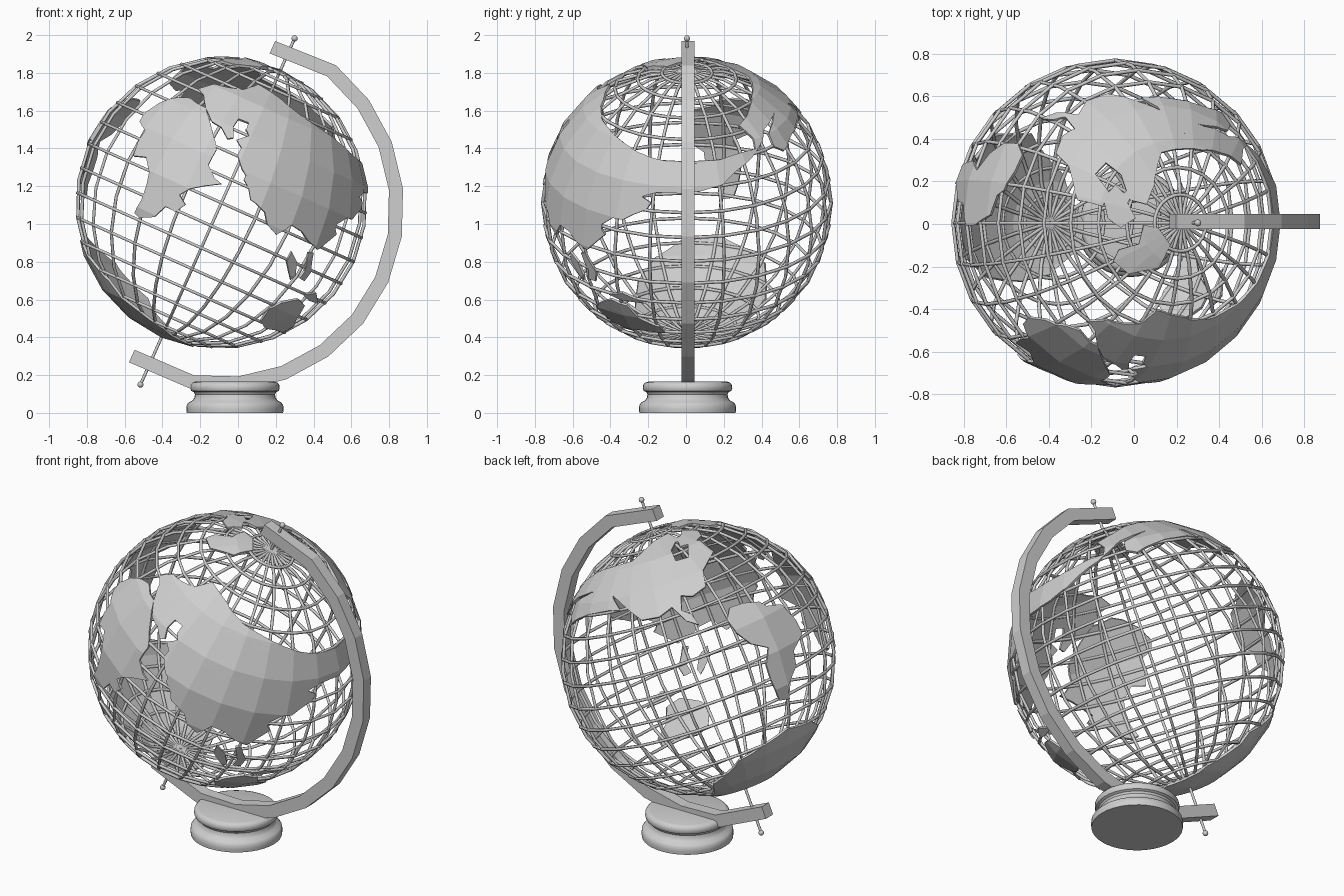
import bpy, bmesh, math
from mathutils import Matrix, Vector

if "Cube" in bpy.data.objects:
    bpy.data.objects.remove(bpy.data.objects["Cube"])

CENTRE = Vector((-0.088, 0.005, 1.112))
TILT = Matrix.Rotation(math.radians(24), 3, 'Y')
AXIS = TILT @ Vector((0, 0, 1))
R_WIRE, R_LAND, STEP = 0.764, 0.781, 15

grey = bpy.data.materials.new("light_grey")
grey.diffuse_color = (0.62, 0.62, 0.62, 1)
grey.use_nodes = True
grey.node_tree.nodes["Principled BSDF"].inputs["Base Color"].default_value = (0.62, 0.62, 0.62, 1)


def add_mesh(name, bm):
    me = bpy.data.meshes.new(name)
    bm.to_mesh(me)
    bm.free()
    ob = bpy.data.objects.new(name, me)
    bpy.context.collection.objects.link(ob)
    me.materials.append(grey)
    return ob


def smooth(ob, angle=35):
    bpy.ops.object.select_all(action='DESELECT')
    ob.select_set(True)
    bpy.context.view_layer.objects.active = ob
    bpy.ops.object.shade_smooth_by_angle(angle=math.radians(angle))


# Wire cage: 12 great circles through the poles and a parallel every 10 degrees
def ring(radius, matrix):
    bpy.ops.mesh.primitive_torus_add(major_radius=radius, minor_radius=0.009,
                                     major_segments=24, minor_segments=6)
    ob = bpy.context.object
    ob.matrix_world = Matrix.Translation(CENTRE) @ TILT.to_4x4() @ matrix
    return ob


rings = [ring(R_WIRE, Matrix.Rotation(math.radians(k * 15), 4, 'Z') @ Matrix.Rotation(math.pi / 2, 4, 'X'))
         for k in range(12)]
for deg in range(-80, 81, 10):
    a = math.radians(deg)
    rings.append(ring(R_WIRE * math.cos(a), Matrix.Translation((0, 0, R_WIRE * math.sin(a)))))
bpy.ops.object.select_all(action='DESELECT')
for ob in rings:
    ob.select_set(True)
bpy.context.view_layer.objects.active = rings[0]
bpy.ops.object.join()
cage = bpy.context.object
cage.name = "globe_wires"
cage.data.materials.clear()
cage.data.materials.append(grey)
smooth(cage, 80)


# Land: an outline on a disc is wrapped on to the faceted sphere and thickened
def sphere_point(lon, lat):
    lon, lat = math.radians(lon), math.radians(lat)
    return Vector((math.cos(lat) * math.cos(lon), math.cos(lat) * math.sin(lon), math.sin(lat)))


def on_facet(v):
    v = v.normalized()
    lon = math.degrees(math.atan2(v.y, v.x)) / STEP
    lat = math.degrees(math.asin(max(-1, min(1, v.z)))) / STEP
    i, j = math.floor(lon), min(math.floor(lat), 90 // STEP - 1)
    f, g = lon - i, lat - j
    low, high = [sphere_point(i * STEP, n * STEP).lerp(sphere_point((i + 1) * STEP, n * STEP), f)
                 for n in (j, j + 1)]
    return low.lerp(high, g) * R_LAND


def cut(bm, co, no):
    bmesh.ops.bisect_plane(bm, geom=bm.verts[:] + bm.edges[:] + bm.faces[:],
                           dist=1e-5, plane_co=co, plane_no=no)


def land(name, facing, span, outline):
    d = Vector(facing).normalized()
    r = Vector((1, 0, 0)) if d.z > 0.99 else Vector((-d.y, d.x, 0)).normalized()
    t = d.cross(r)
    bm = bmesh.new()
    verts = []
    for a, b in outline:
        p = Vector((a, b, 0)) / span
        if p.length > 0.988:
            p = p.normalized() * 0.988
        verts.append(bm.verts.new(p))
    face = bm.faces.new(verts)
    face.normal_update()
    if face.normal.z < 0:
        face.normal_flip()
    bmesh.ops.triangulate(bm, faces=bm.faces[:])
    for k in range(-9, 10):
        cut(bm, (k / 10, 0, 0), (1, 0, 0))
        cut(bm, (0, k / 10, 0), (0, 1, 0))
    back = TILT.transposed()
    for v in bm.verts:
        x, y = v.co.x, v.co.y
        v.co = back @ (r * x + t * y + d * math.sqrt(max(0, 1 - x * x - y * y)))
    for k in range(180 // STEP):
        a = math.radians(k * STEP)
        cut(bm, (0, 0, 0), (-math.sin(a), math.cos(a), 0))
    for k in range(-90 + STEP, 90, STEP):
        cut(bm, (0, 0, math.sin(math.radians(k))), (0, 0, 1))
    for v in bm.verts:
        v.co = TILT @ on_facet(v.co) + CENTRE
    ob = add_mesh(name, bm)
    mod = ob.modifiers.new("thickness", 'SOLIDIFY')
    mod.thickness, mod.offset = 0.014, -1


FRONT, SIDE, TOP = (0, -1, 0), (1, 0, 0), (0, 0, 1)
BACK = (-0.453, 0.785, 0.423)
land("africa", FRONT, 146, [
    (-78, 90), (-62, 100), (-44, 105), (-32, 105), (-24, 99), (-16, 95), (-11, 78), (-6, 61), (-5, 53),
    (-13, 38), (-7, 25), (0, 19), (-17, 17), (-31, 14), (-42, 8), (-36, -2), (-46, -9), (-56, -3),
    (-67, -14), (-82, -15), (-87, -10), (-80, 3), (-75, 18), (-72, 31), (-76, 46), (-88, 47),
    (-84, 60), (-76, 72), (-82, 81)])
land("eurasia_west", FRONT, 146, [
    (-18, 108), (-24, 114), (-7, 118), (6, 115), (23, 113), (46, 111), (63, 100), (78, 87), (100, 73),
    (123, 55), (140, 40), (142, 18), (138, 3), (128, -2), (126, -15), (113, -19), (116, -32), (103, -42),
    (96, -47), (86, -37), (81, -29), (70, -22), (63, -27), (55, -32), (46, -22), (43, -5), (36, 13),
    (28, 21), (21, 33), (16, 48), (20, 55), (15, 63), (29, 67), (24, 73), (30, 79), (17, 84), (12, 76),
    (12, 65), (6, 64), (0, 75), (-10, 81), (-16, 95)])
land("eurasia_east", SIDE, 146, [
    (-90, 115), (-78, 118), (-86, 98), (-86, 85), (-74, 68), (-56, 53), (-36, 45), (-14, 40), (9, 39),
    (34, 43), (54, 50), (71, 54), (66, 45), (49, 31), (36, 18), (14, 11), (-6, 9), (-31, 10), (-46, 6),
    (-36, 0), (-41, -7), (-54, -12), (-64, -17), (-74, -15), (-86, -22), (-86, -32), (-94, -40),
    (-106, -37), (-111, -29), (-126, -19), (-138, -12), (-143, 3), (-143, 23), (-137, 43), (-124, 73),
    (-111, 91), (-106, 99)])
land("australia", FRONT, 146, [
    (40, -119), (48, -105), (60, -100), (78, -97), (84, -103), (76, -115), (72, -124), (63, -130),
    (53, -127), (44, -125)])
land("island_west", FRONT, 146, [(66, -59), (71, -49), (76, -59), (74, -72), (69, -77)])
land("island_middle", FRONT, 146, [(78, -75), (84, -68), (87, -50), (92, -50), (90, -70), (83, -78)])
land("island_east", FRONT, 146, [(82, -92), (95, -90), (97, -101), (88, -98)])
land("north_america", BACK, 137, [
    (-130, 43), (-118, 71), (-93, 83), (-63, 93), (-43, 113), (-30, 121), (-20, 118), (-24, 105),
    (-18, 95), (-6, 99), (-8, 111), (2, 116), (18, 106), (10, 86), (14, 71), (2, 61), (-10, 61), (-8, 46),
    (2, 43), (10, 33), (-3, 36), (-18, 49), (-30, 39), (-48, 35), (-68, 49), (-83, 61), (-103, 61),
    (-118, 55)])
land("alaska", SIDE, 146, [
    (76, 120), (98, 100), (113, 92), (108, 75), (98, 52), (88, 56), (82, 68), (88, 90), (80, 105)])
land("south_america", BACK, 137, [
    (39, 51), (52, 56), (67, 58), (74, 54), (87, 56), (102, 41), (108, 29), (102, 11), (105, -4),
    (97, -24), (99, -37), (90, -39), (82, -19), (77, -4), (78, 13), (62, 16), (47, 26), (37, 39)])
land("greenland", TOP, 164, [
    (-2, -38), (13, -51), (43, -45), (55, -22), (43, -5), (28, -2), (23, -21), (3, -27)])
land("arctic_islands", TOP, 164, [
    (-12, 25), (0, 38), (8, 30), (22, 38), (12, 20), (20, 5), (5, -5), (-8, 5)])
land("antarctica", (-0.8, 0, -0.6), 100, [
    (-23, 39), (-40, 27), (-54, 11), (-55, -22), (-30, -53), (0, -67), (15, -65), (32, -45), (36, -25),
    (34, 4), (22, 24), (5, 37)])


# Half-ring holder: faceted arc with straight ends at right angles to the axis
ARC = Vector((-0.093, 0.011, 1.085))
across = TILT @ Vector((-1, 0, 0))


def arc_points(radius):
    pts = [ARC + Vector((math.cos(a), 0, math.sin(a))) * radius
           for a in (math.radians(51 - 15 * k) for k in range(11))]
    reach = radius * math.cos(math.radians(15))
    return [ARC + AXIS * reach * 0.985 + across * 0.095] + pts + [ARC - AXIS * reach * 1.005 + across * 0.11]


bm = bmesh.new()
sections = []
for o, i in zip(arc_points(0.972), arc_points(0.897)):
    sections.append([bm.verts.new(p + Vector((0, y, 0)))
                     for p, y in ((o, -0.035), (o, 0.035), (i, 0.035), (i, -0.035))])
for s, n in zip(sections, sections[1:]):
    for k in range(4):
        bm.faces.new((s[k], s[(k + 1) % 4], n[(k + 1) % 4], n[k]))
bm.faces.new(sections[0])
bm.faces.new(sections[-1])
bmesh.ops.recalc_face_normals(bm, faces=bm.faces[:])
add_mesh("half_ring_holder", bm)

# Axle pins with ball ends at both poles
for name, sign in (("top", 1), ("bottom", -1)):
    tip = CENTRE + AXIS * (0.953 if sign > 0 else -1.053)
    root = CENTRE + AXIS * sign * 0.75
    bm = bmesh.new()
    turn = Matrix.Translation((tip + root) / 2) @ TILT.to_4x4()
    bmesh.ops.create_cone(bm, cap_ends=True, segments=12, radius1=0.008, radius2=0.008,
                          depth=(tip - root).length, matrix=turn)
    bmesh.ops.create_uvsphere(bm, u_segments=16, v_segments=8, radius=0.016,
                              matrix=Matrix.Translation(tip))
    smooth(add_mesh(name + "_axle_pin", bm))

# Turned base
bm = bmesh.new()
profile = [(0, 0), (0.255, 0), (0.257, 0.02), (0.255, 0.042), (0.245, 0.055), (0.225, 0.066),
           (0.215, 0.08), (0.212, 0.098), (0.218, 0.11), (0.232, 0.117), (0.237, 0.13), (0.235, 0.148),
           (0.225, 0.16), (0.21, 0.165), (0, 0.165)]
vs = [bm.verts.new((x, 0, z)) for x, z in profile]
es = [bm.edges.new(pair) for pair in zip(vs, vs[1:])]
bmesh.ops.spin(bm, geom=vs + es, cent=(0, 0, 0), axis=(0, 0, 1), angle=2 * math.pi, steps=40, use_duplicate=False)
bmesh.ops.remove_doubles(bm, verts=bm.verts[:], dist=1e-4)
bmesh.ops.recalc_face_normals(bm, faces=bm.faces[:])
base = add_mesh("base", bm)
base.location = (-0.016, 0.008, 0)
smooth(base)
